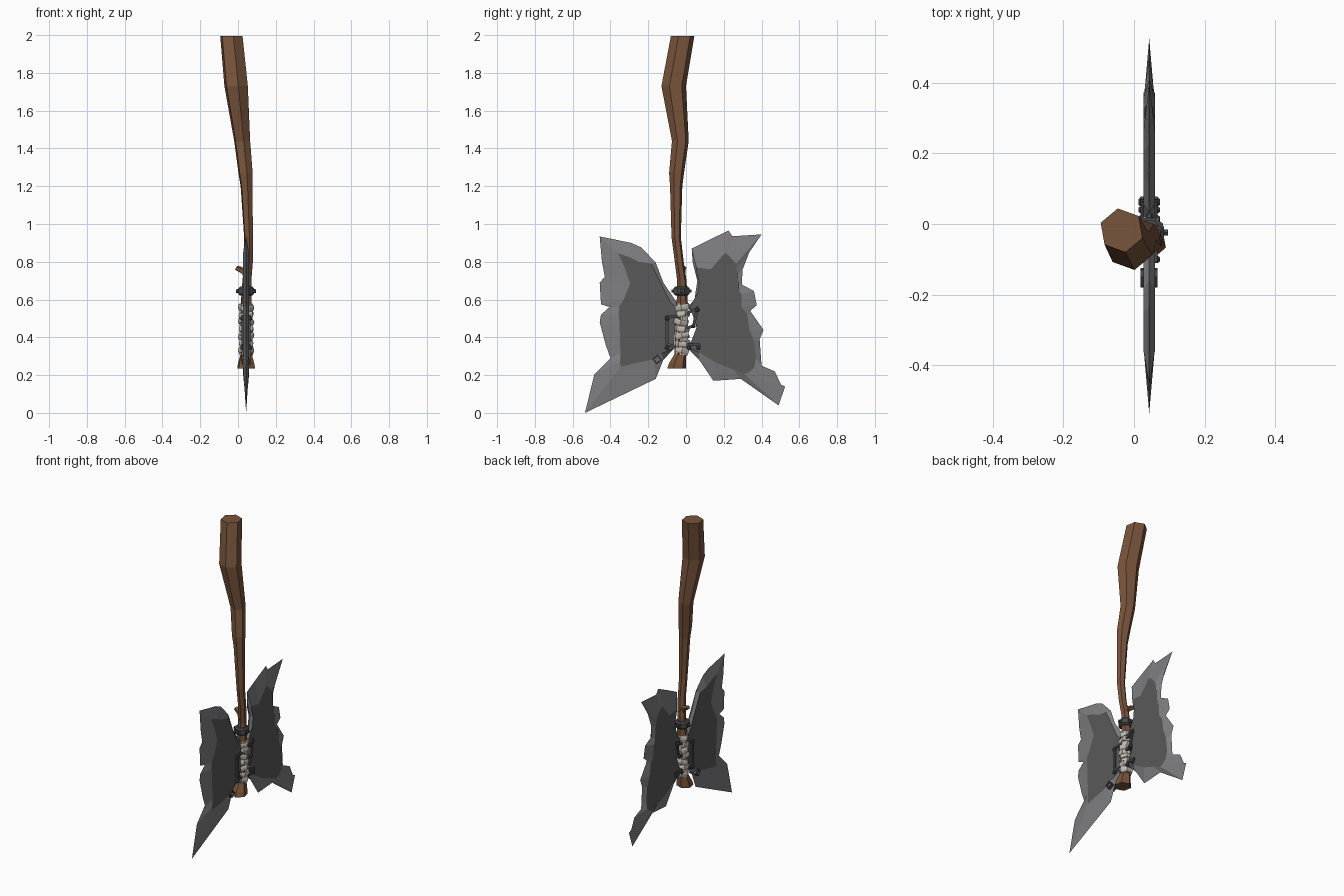
import bpy, bmesh, math
from mathutils import Vector

CX, CY = 0.043, -0.024      # axis of the axe head


def mat(name, rgb):
    m = bpy.data.materials.new(name)
    m.diffuse_color = (*rgb, 1)
    return m


WOOD = mat("brown wood", (0.19, 0.09, 0.045))
DARK = mat("dark steel", (0.10, 0.10, 0.10))
EDGE = mat("light steel edge", (0.21, 0.21, 0.22))
IRON = mat("black iron", (0.065, 0.068, 0.074))
CLOTH = mat("pale cloth", (0.53, 0.49, 0.43))


def finish(name, bm, *mats):
    bmesh.ops.recalc_face_normals(bm, faces=bm.faces)
    me = bpy.data.meshes.new(name)
    bm.to_mesh(me)
    bm.free()
    for m in mats:
        me.materials.append(m)
    ob = bpy.data.objects.new(name, me)
    bpy.context.collection.objects.link(ob)
    return ob


def loft(name, path, sides, material, axis=(0, 0, 1), phase=0.0):
    """Faceted tube through (x, y, z, radius) stations, rings square to axis."""
    bm = bmesh.new()
    q = Vector((0, 0, 1)).rotation_difference(Vector(axis).normalized())
    rings = []
    for x, y, z, r in path:
        ring = []
        for i in range(sides):
            a = phase + i * math.tau / sides
            ring.append(bm.verts.new(Vector((x, y, z)) + q @ Vector((r * math.cos(a), r * math.sin(a), 0))))
        rings.append(ring)
    for a, b in zip(rings, rings[1:]):
        for i in range(sides):
            j = (i + 1) % sides
            bm.faces.new((a[i], a[j], b[j], b[i]))
    bm.faces.new(rings[0])
    bm.faces.new(rings[-1])
    return finish(name, bm, material)


def blade(name, rows, half=0.016):
    """Rows of (edge y, edge z, plate y, plate z): flat plate with a sharp bevel."""
    bm = bmesh.new()
    rim = [bm.verts.new((CX, r[0], r[1])) for r in rows]
    n = len(rows)
    for s in (-1, 1):
        flat = [bm.verts.new((CX + s * half, r[2], r[3])) for r in rows]
        plate = bm.faces.new(flat)
        for i in range(n):
            j = (i + 1) % n
            bm.faces.new((rim[i], rim[j], flat[j], flat[i])).material_index = 1
        bmesh.ops.triangulate(bm, faces=[plate])
    return finish(name, bm, DARK, EDGE)


def bar(name, p, q, width=0.018, depth=0.024, material=IRON):
    """Flat iron bar between two (y, z) points, straddling the blade."""
    p, q = Vector(p), Vector(q)
    d = (q - p).normalized() * width / 2
    n = Vector((-d.y, d.x))
    bm = bmesh.new()
    ends = []
    for x in (CX - depth, CX + depth):
        ends.append([bm.verts.new((x, c.x, c.y)) for c in (p - d - n, q + d - n, q + d + n, p - d + n)])
    bm.faces.new(ends[0])
    bm.faces.new(ends[1])
    for i in range(4):
        j = (i + 1) % 4
        bm.faces.new((ends[0][i], ends[0][j], ends[1][j], ends[1][i]))
    return finish(name, bm, material)


# Crooked six-sided handle, thick at the grip and flared at the foot
loft("handle", [
    (.043, -.05, .235, .05), (.043, -.045, .262, .046), (.043, -.03, .31, .032),
    (.043, -.02, .58, .03), (.047, -.022, .70, .025), (.056, -.036, .80, .024),
    (.056, -.052, .93, .025), (.045, -.052, 1.20, .033), (.040, -.05, 1.27, .040),
    (.022, -.03, 1.44, .045), (-.01, -.065, 1.73, .066), (-.035, -.018, 1.995, .063),
], 6, WOOD, phase=math.radians(40))
# Broken twig on the handle
loft("twig_stub", [(.05, -.028, .725, .026), (.025, -.02, .752, .017), (-.008, -.01, .768, .014)],
     5, WOOD, axis=(-.8, .2, .5))

# Jagged blades
blade("left_blade", [
    (-.457, .934, -.36, .845), (-.29, .90, -.30, .825), (-.235, .875, -.25, .80),
    (-.16, .795, -.185, .79), (-.12, .69, -.14, .70), (-.045, .58, -.085, .59),
    (-.04, .55, -.05, .55), (-.10, .50, -.105, .50), (-.105, .38, -.11, .38),
    (-.06, .345, -.065, .34), (-.12, .28, -.13, .315), (-.16, .18, -.17, .285),
    (-.535, 0, -.345, .245), (-.485, .205, -.35, .27), (-.40, .29, -.345, .32),
    (-.425, .36, -.345, .37), (-.457, .48, -.35, .46), (-.45, .52, -.357, .52),
    (-.405, .56, -.355, .56), (-.45, .575, -.33, .60), (-.457, .69, -.28, .66),
    (-.43, .72, -.305, .71), (-.445, .80, -.325, .77)])
blade("right_blade", [
    (.03, .87, .055, .77), (.12, .915, .13, .76), (.225, .965, .205, .845),
    (.245, .935, .22, .84), (.40, .945, .265, .79), (.335, .85, .255, .75),
    (.30, .76, .235, .70), (.295, .68, .26, .65), (.36, .645, .295, .63),
    (.375, .57, .295, .56), (.34, .54, .325, .52), (.41, .44, .335, .44),
    (.39, .39, .36, .38), (.40, .25, .37, .29), (.47, .22, .36, .24),
    (.505, .145, .34, .22), (.525, .14, .33, .213), (.49, .04, .31, .205),
    (.29, .18, .25, .23), (.145, .17, .16, .265), (.07, .28, .07, .32),
    (.01, .34, .015, .345), (.06, .37, .065, .37), (.125, .38, .13, .382),
    (.055, .45, .06, .45), (.05, .50, .055, .50), (.01, .56, .02, .56),
    (.045, .60, .06, .60), (.06, .70, .07, .70), (.035, .80, .055, .755)])

# Cloth wrap: core plus stacked, tilted windings
loft("wrap_core", [(CX, -.022, .305, .036), (CX, -.02, .45, .034), (CX, -.018, .58, .034)], 6, CLOTH)
for i in range(7):
    z = .33 + i * .038
    t = Vector((.25 * math.sin(i * 2.1), .32 * math.cos(i * 1.7), 1)).normalized()
    c = Vector((CX, -.022 + .004 * math.sin(i * 1.3), z))
    loft("wrap_winding", [(*(c + t * h), r) for h, r in ((-.016, .038), (-.007, .043), (.008, .043), (.016, .038))],
         6, CLOTH, axis=t, phase=i * .5)

# Iron collar with studs
loft("collar", [(CX, CY, z, r) for z, r in ((.622, .036), (.63, .045), (.66, .045), (.668, .036))], 8, IRON, phase=.39)
for k in range(4):
    a = k * math.pi / 2
    d = Vector((math.cos(a), math.sin(a), 0))
    c = Vector((CX, CY, .645))
    loft("collar_stud", [(*(c + d * .03), .012), (*(c + d * .053), .009)], 6, IRON, axis=d)

# Iron staples holding the blades
for p, q in [((-.035, .51), (-.10, .508)), ((-.10, .508), (-.10, .38)), ((-.10, .365), (-.05, .345)),
             ((.01, .53), (.06, .555)), ((.06, .555), (.04, .46)), ((.04, .46), (.005, .45)),
             ((-.03, .365), (.07, .36))]:
    bar("staple", p, q, .015)
# Loose tilted link under the left blade
link = [(-.175, .285), (-.15, .305), (-.13, .28), (-.155, .262)]
for i in range(4):
    bar("link_side", link[i], link[(i + 1) % 4], .007)
# Rivets through the staples
for y, z in [(-.10, .50), (-.10, .345), (.06, .545), (.04, .46), (.065, .345), (.015, .345)]:
    loft("rivet", [(CX + x, y, z, r) for x, r in ((-.03, .007), (-.024, .012), (.024, .012), (.03, .007))],
         6, IRON, axis=(1, 0, 0))
